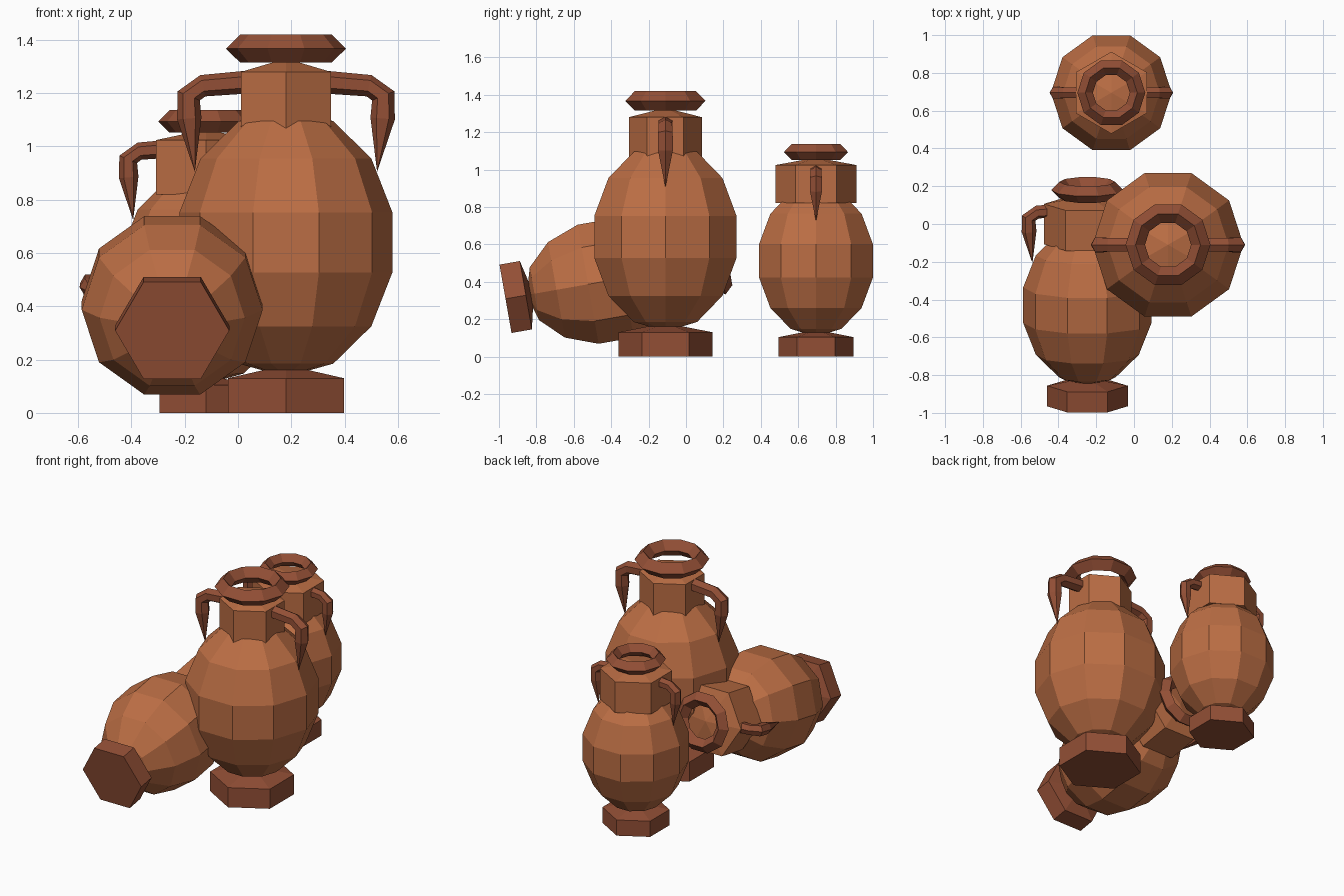
import bpy, bmesh, math
from mathutils import Matrix, Vector

if "Cube" in bpy.data.objects:
    bpy.data.objects.remove(bpy.data.objects["Cube"])


def material(name, color):
    m = bpy.data.materials.new(name)
    m.diffuse_color = (*color, 1)
    m.use_nodes = True
    m.node_tree.nodes["Principled BSDF"].inputs["Base Color"].default_value = m.diffuse_color
    return m


CLAY = material("light_clay", (0.50, 0.155, 0.058))
DARK = material("dark_clay", (0.29, 0.078, 0.036))


def finish(bm, name, mat, place):
    bmesh.ops.recalc_face_normals(bm, faces=bm.faces)
    me = bpy.data.meshes.new(name)
    bm.to_mesh(me)
    bm.free()
    me.materials.append(mat)
    ob = bpy.data.objects.new(name, me)
    ob.matrix_world = place
    bpy.context.collection.objects.link(ob)


def skin(bm, rings, closed=False):
    """Join successive vertex rings; a ring of one vertex is a tip."""
    pairs = list(zip(rings, rings[1:]))
    if closed:
        pairs.append((rings[-1], rings[0]))
    for a, b in pairs:
        n = max(len(a), len(b))
        for i in range(n):
            j = (i + 1) % n
            if len(a) == 1:
                bm.faces.new((a[0], b[j], b[i]))
            elif len(b) == 1:
                bm.faces.new((a[i], a[j], b[0]))
            else:
                bm.faces.new((a[i], a[j], b[j], b[i]))


def lathe(name, profile, sides, mat, place, turn=0.0, closed=False):
    bm = bmesh.new()
    rings = []
    for r, z in profile:
        if r < 1e-5:
            rings.append([bm.verts.new((0, 0, z))])
        else:
            angles = [turn + math.tau * i / sides for i in range(sides)]
            rings.append([bm.verts.new((r * math.cos(a), r * math.sin(a), z)) for a in angles])
    skin(bm, rings, closed)
    if not closed and len(rings[0]) > 1:
        bm.faces.new(rings[0])
    finish(bm, name, mat, place)


def handle(name, side, place):
    # six-sided tube that bends at the shoulder and tapers to a point
    path = [(0.14, 1.242), (0.312, 1.228), (0.365, 1.19), (0.363, 1.105), (0.342, 0.905)]
    radii = [0.043, 0.041, 0.045, 0.046, 0.0]
    pts = [Vector((x, 0, z)) for x, z in path]
    bm = bmesh.new()
    rings = []
    for i, (p, r) in enumerate(zip(pts, radii)):
        if r == 0:
            rings.append([bm.verts.new((side * p.x, 0, p.z))])
            continue
        t = (pts[i + 1] - pts[max(i - 1, 0)]).normalized()
        across = Vector((-t.z, 0, t.x))
        ring = []
        for k in range(6):
            a = math.tau * k / 6
            v = p + across * (r * math.cos(a)) + Vector((0, r * math.sin(a), 0))
            ring.append(bm.verts.new((side * v.x, v.y, v.z)))
        rings.append(ring)
    skin(bm, rings)
    bm.faces.new(rings[0])
    finish(bm, name, DARK, place)


def jar(label, place, neck_r, hex_turn):
    # foot: hexagonal block with a shallow peaked top
    lathe(label + "_foot", [(0.252, 0), (0.252, 0.13), (0, 0.18)], 6, DARK, place, hex_turn)
    # belly: ten-sided faceted egg
    belly = [(0.41 * math.sin(math.pi * i / 7), 0.64 - 0.505 * math.cos(math.pi * i / 7))
             for i in range(8)]
    lathe(label + "_belly", belly, 10, CLAY, place)
    # neck: hexagonal block with a shallow peaked top
    lathe(label + "_neck", [(neck_r, 1.025), (neck_r, 1.28), (0, 1.33)], 6, CLAY, place, hex_turn)
    # rim: ring with a diamond cross-section
    rim = [(0.225, 1.367), (0.172, 1.42), (0.122, 1.367), (0.172, 1.315)]
    lathe(label + "_rim", rim, 10, DARK, place, closed=True)
    for side, word in ((1, "right"), (-1, "left")):
        handle(f"{label}_{word}_handle", side, place)


jar("large_jar", Matrix.Translation((0.18, -0.11, 0)), 0.195, math.pi / 2)
jar("small_jar", Matrix.Translation((-0.12, 0.695, 0)) @ Matrix.Scale(0.8, 4), 0.271, math.pi / 2)
jar("fallen_jar", Matrix.Translation((-0.247, -0.965, 0.309))
    @ Matrix.Rotation(math.radians(-80), 4, "X") @ Matrix.Scale(0.85, 4), 0.271, 0.0)
